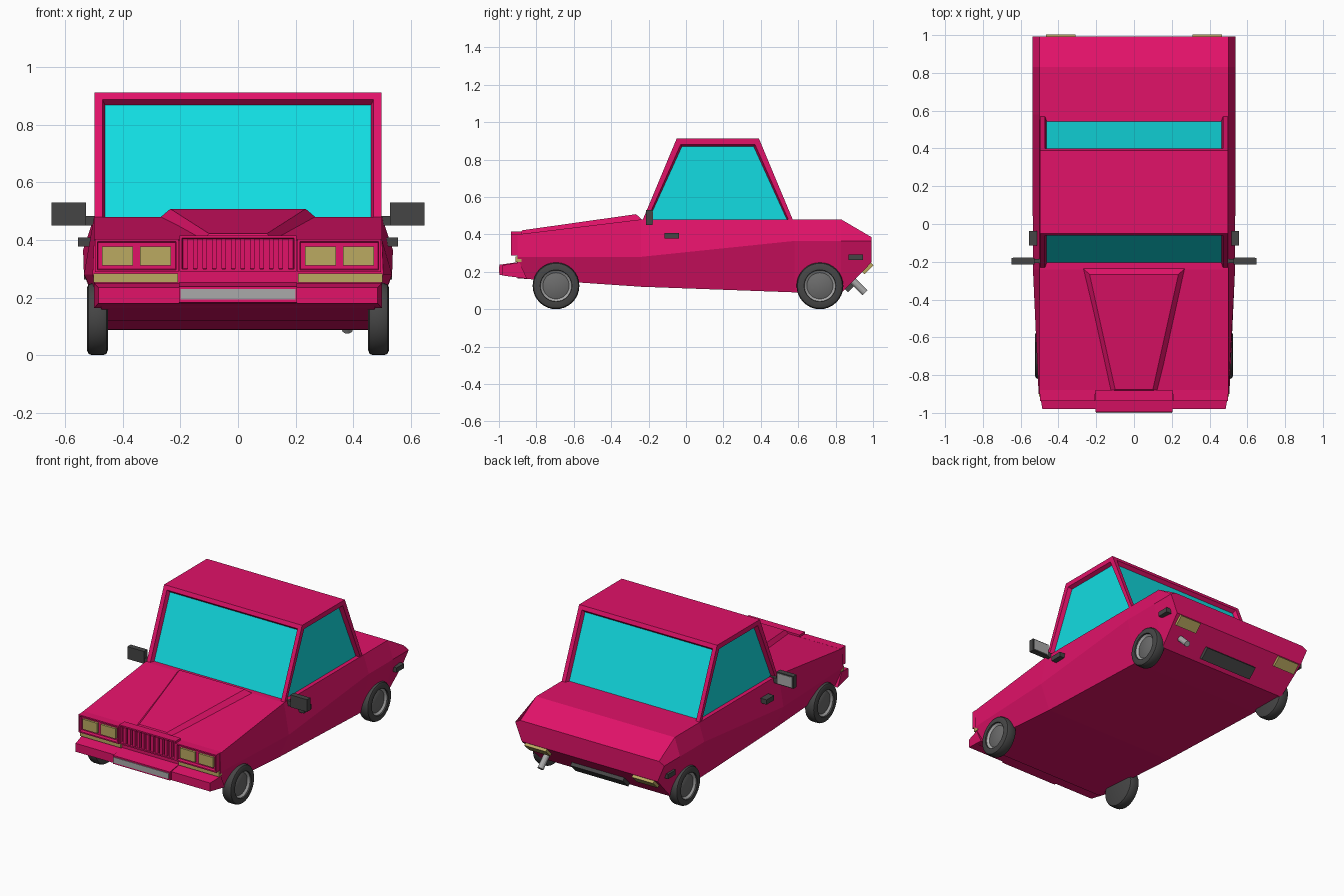
import bpy, bmesh, math
from mathutils import Matrix

if "Cube" in bpy.data.objects:
    bpy.data.objects.remove(bpy.data.objects["Cube"])


def material(name, rgb):
    m = bpy.data.materials.new(name)
    m.diffuse_color = (*rgb, 1)
    m.use_nodes = True
    m.node_tree.nodes["Principled BSDF"].inputs["Base Color"].default_value = m.diffuse_color
    return m


PINK = material("pink_paint", (0.75, 0.006, 0.14))
GLASS = material("cyan_glass", (0.006, 0.72, 0.76))
AMBER = material("lamp_amber", (0.5, 0.4, 0.12))
DARK = material("dark_rubber", (0.06, 0.06, 0.06))
GREY = material("light_metal", (0.4, 0.4, 0.4))


def finish(name, bm, *mats):
    bmesh.ops.recalc_face_normals(bm, faces=bm.faces[:])
    me = bpy.data.meshes.new(name)
    bm.to_mesh(me)
    bm.free()
    for m in mats:
        me.materials.append(m)
    ob = bpy.data.objects.new(name, me)
    bpy.context.collection.objects.link(ob)
    return ob


def loft(bm, rings):
    """Skin closed rings of equal size and cap both ends."""
    vs = [[bm.verts.new(p) for p in r] for r in rings]
    n = len(vs[0])
    for a, b in zip(vs, vs[1:]):
        for i in range(n):
            j = (i + 1) % n
            bm.faces.new((a[i], a[j], b[j], b[i]))
    bm.faces.new(vs[0])
    bm.faces.new(vs[-1])
    bmesh.ops.recalc_face_normals(bm, faces=bm.faces[:])


def prism(name, profile, x0, x1, mat):
    """Extrude a (y, z) profile along x."""
    bm = bmesh.new()
    loft(bm, [[(x, y, z) for y, z in profile] for x in (x0, x1)])
    return finish(name, bm, mat)


def box(name, x, y, z, mat, tilt=0):
    """Box from (min, max) ranges, optionally tilted about its own x axis."""
    bm = bmesh.new()
    mid = [(a + b) / 2 for a, b in (x, y, z)]
    size = [b - a for a, b in (x, y, z)]
    bmesh.ops.create_cube(bm, size=1, matrix=Matrix.Translation(mid)
                          @ Matrix.Rotation(tilt, 4, 'X') @ Matrix.Diagonal((*size, 1)))
    return finish(name, bm, mat)


def recessed_box(name, x, y, z, rim, depth):
    """Box whose front (-y) face is framed and sunk."""
    ob = box(name, x, y, z, PINK)
    bm = bmesh.new()
    bm.from_mesh(ob.data)
    bm.normal_update()
    front = [f for f in bm.faces if f.normal.y < -0.9]
    bmesh.ops.inset_region(bm, faces=front, thickness=rim)
    bmesh.ops.inset_region(bm, faces=front, thickness=0.004, depth=-depth)
    bm.to_mesh(ob.data)
    bm.free()
    return ob


def lathe(name, profile, side, y, z, mat):
    """Spin a (radius, x) profile about the x axis."""
    bm = bmesh.new()
    vs = [bm.verts.new((side * x, y, z + r)) for r, x in profile]
    es = [bm.edges.new(p) for p in zip(vs, vs[1:])]
    bmesh.ops.spin(bm, geom=vs + es, cent=(0, y, z), axis=(1, 0, 0),
                   angle=2 * math.pi, steps=32)
    bmesh.ops.remove_doubles(bm, verts=bm.verts[:], dist=1e-5)
    ob = finish(name, bm, mat)
    bpy.context.view_layer.objects.active = ob
    bpy.ops.object.select_all(action='DESELECT')
    ob.select_set(True)
    bpy.ops.object.shade_smooth_by_angle(angle=math.radians(35))


# Lower body: stations of y, top z, crease x, crease z, bottom x, bottom z
stations = [(-0.90, 0.40, 0.505, 0.28, 0.475, 0.165),
            (-0.24, 0.48, 0.535, 0.28, 0.47, 0.12),
            (0.58, 0.48, 0.538, 0.365, 0.47, 0.09),
            (0.83, 0.48, 0.538, 0.365, 0.47, 0.087),
            (0.992, 0.385, 0.538, 0.365, 0.49, 0.25)]
bm = bmesh.new()
loft(bm, [[(0.5, y, zt), (xc, y, zc), (xb, y, zb),
           (-xb, y, zb), (-xc, y, zc), (-0.5, y, zt)]
          for y, zt, xc, zc, xb, zb in stations])
finish("body", bm, PINK)

# Cabin with sunken windows on its four sides
bm = bmesh.new()
cabin = [(-0.247, 0.44), (-0.05, 0.912), (0.39, 0.912), (0.587, 0.44)]
loft(bm, [[(x, y, z) for y, z in cabin] for x in (-0.498, 0.498)])
bm.normal_update()
panes = [f for f in bm.faces if abs(f.normal.z) < 0.9]
bmesh.ops.inset_individual(bm, faces=panes, thickness=0.038)
bmesh.ops.inset_individual(bm, faces=panes, thickness=0.013, depth=-0.025)
for f in panes:
    f.material_index = 1
finish("cabin", bm, PINK, GLASS)

# Raised hood bulge: outer footprint and narrower top
bm = bmesh.new()
loft(bm, [[(-0.13, -0.90, 0.39), (0.13, -0.90, 0.39), (0.28, -0.225, 0.47), (-0.28, -0.225, 0.47)],
          [(-0.10, -0.875, 0.422), (0.10, -0.875, 0.422), (0.235, -0.267, 0.508), (-0.235, -0.267, 0.508)]])
finish("hood_bulge", bm, PINK)

# Front bumper, its centre block and number plate
bumper = [(-0.89, 0.25), (-0.98, 0.235), (-0.98, 0.18), (-0.85, 0.163)]
bm = bmesh.new()
loft(bm, [[(s * (0.5 if y > -0.95 else 0.485), y, z) for y, z in bumper] for s in (-1, 1)])
finish("front_bumper", bm, PINK)
prism("bumper_centre", [(-0.89, 0.253), (-0.996, 0.238), (-0.996, 0.183), (-0.89, 0.17)],
      -0.205, 0.205, PINK)
box("front_plate", (-0.2, 0.2), (-1.0, -0.98), (0.193, 0.229), GREY)

# Grille with upright bars
recessed_box("grille", (-0.203, 0.203), (-0.936, -0.88), (0.29, 0.415), 0.012, 0.022)
for i in range(11):
    x = -0.165 + i * 0.033
    box("grille_bar", (x - 0.01, x + 0.01), (-0.934, -0.91), (0.3, 0.403), PINK)

# Parts mirrored left and right
for s in (-1, 1):
    def span(a, b):
        return (min(s * a, s * b), max(s * a, s * b))

    recessed_box("headlight_frame", span(0.206, 0.497), (-0.936, -0.88), (0.288, 0.403), 0.012, 0.02)
    for a, b in ((0.233, 0.34), (0.365, 0.472)):
        box("headlight", span(a, b), (-0.93, -0.9), (0.312, 0.378), AMBER)
    box("front_indicator", span(0.208, 0.502), (-0.912, -0.88), (0.253, 0.283), AMBER)

    box("tail_light", span(0.31, 0.465), (0.958, 0.982), (0.186, 0.254), AMBER, -math.pi / 4)
    box("side_marker", span(0.49, 0.535), (0.87, 0.947), (0.262, 0.293), DARK)
    box("door_handle", span(0.50, 0.556), (-0.115, -0.037), (0.377, 0.408), DARK)
    box("mirror_arm", span(0.47, 0.53), (-0.207, -0.185), (0.45, 0.483), DARK)
    box("mirror_head", span(0.528, 0.648), (-0.215, -0.18), (0.45, 0.53), DARK)
    box("mirror_glass", span(0.535, 0.641), (-0.185, -0.177), (0.457, 0.523), GREY)

    for y in (-0.695, 0.716):
        lathe("tyre", [(0, 0.451), (0.105, 0.451), (0.12, 0.457), (0.125, 0.468), (0.125, 0.508),
                       (0.12, 0.519), (0.11, 0.524), (0.085, 0.524), (0.081, 0.505)], s, y, 0.125, DARK)
        lathe("rim", [(0.084, 0.516), (0.07, 0.504), (0.066, 0.504)], s, y, 0.125, GREY)
        lathe("hub", [(0.072, 0.503), (0.066, 0.507), (0, 0.507)], s, y, 0.125,
              bpy.data.materials.get("hub_metal") or material("hub_metal", (0.15, 0.15, 0.15)))

# Rear plate on the undercut tail
box("rear_plate", (-0.19, 0.19), (0.873, 0.897), (0.087, 0.167), DARK, -math.pi / 4)

# Exhaust pipe
bm = bmesh.new()
bmesh.ops.create_cone(bm, cap_ends=True, segments=12, radius1=0.019, radius2=0.019, depth=0.11,
                      matrix=Matrix.Translation((0.38, 0.918, 0.127))
                      @ Matrix.Rotation(math.radians(45), 4, 'X'))
finish("exhaust", bm, GREY)
